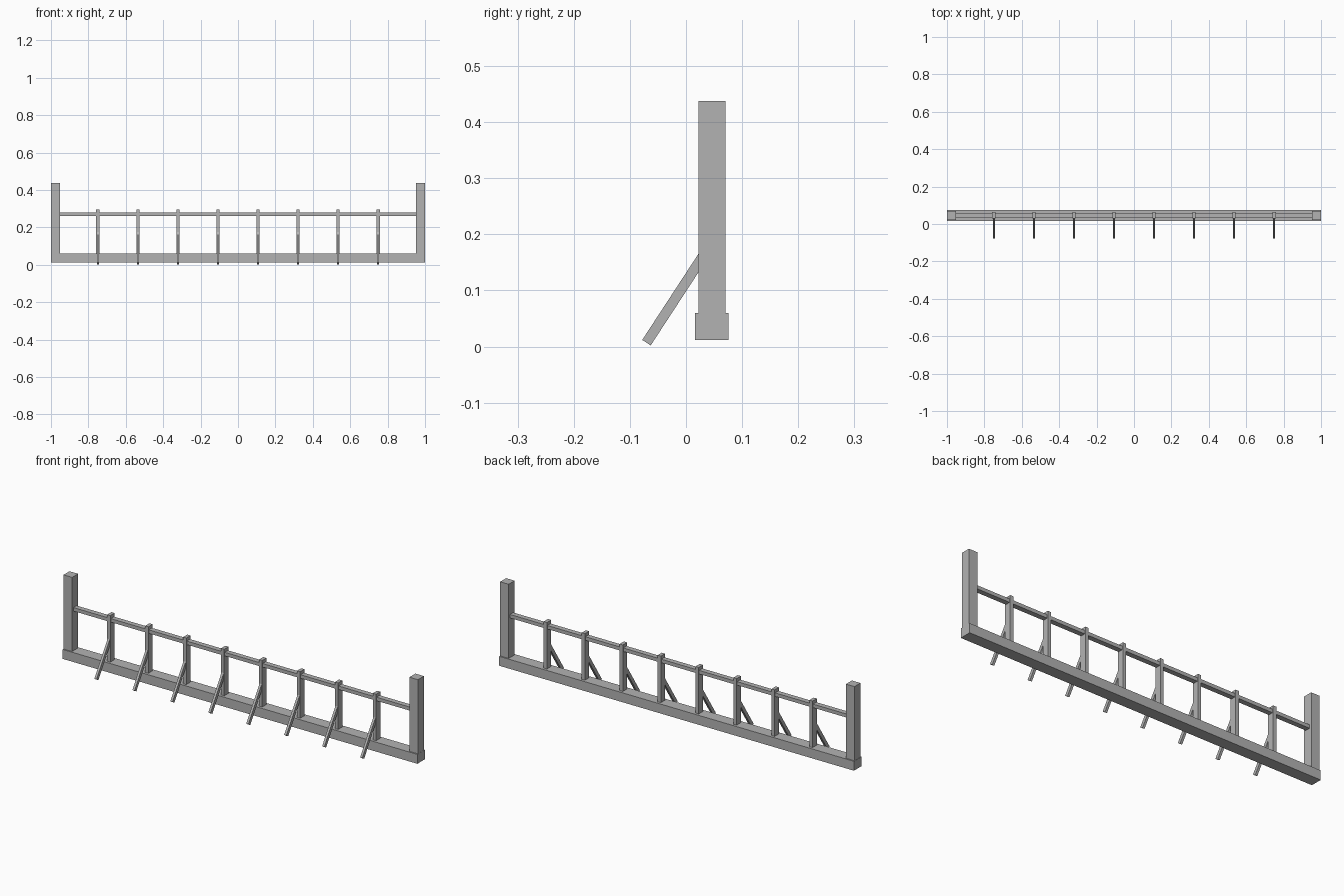
import bpy
from mathutils import Vector

cube = bpy.data.objects.get("Cube")
if cube:
    bpy.data.objects.remove(cube, do_unlink=True)

grey = bpy.data.materials.new("plain_grey")
grey.use_nodes = True
color = (0.45, 0.45, 0.45, 1)
grey.diffuse_color = color
grey.node_tree.nodes["Principled BSDF"].inputs["Base Color"].default_value = color

MID_Y = 0.046


def box(name, center, size, tilt=None):
    """Box of a given size, its z axis optionally turned along tilt."""
    bpy.ops.mesh.primitive_cube_add(size=1, location=center)
    ob = bpy.context.object
    ob.name = name
    ob.scale = size
    if tilt:
        ob.rotation_euler.x = -Vector((tilt.z, tilt.y)).angle_signed(Vector((1, 0)))
    ob.data.materials.append(grey)
    return ob


# Long base beam and handrail
box("base_beam", (0, MID_Y, 0.036), (2, 0.06, 0.048))
box("top_rail", (0, MID_Y, 0.271), (1.91, 0.026, 0.018))

# Tall end posts
for side, sx in (("left", 1), ("right", -1)):
    box(side + "_end_post", (sx * 0.975, MID_Y, 0.248), (0.048, 0.048, 0.38))

# Uprights, each with a slanted brace reaching down in front
foot = Vector((0, -0.0705, 0.007))
head = Vector((0, 0.038, 0.173))
along = head - foot
for i in range(8):
    x = (i - 3.5) * 0.214
    box(f"upright_{i + 1}", (x, MID_Y, 0.177), (0.018, 0.034, 0.24))
    brace = box(f"brace_{i + 1}", (foot + head) / 2 + Vector((x, 0, 0)),
                (0.012, 0.018, along.length))
    # Lean the brace back from foot to head
    brace.rotation_euler = Vector((0, 0, 1)).rotation_difference(along).to_euler()
